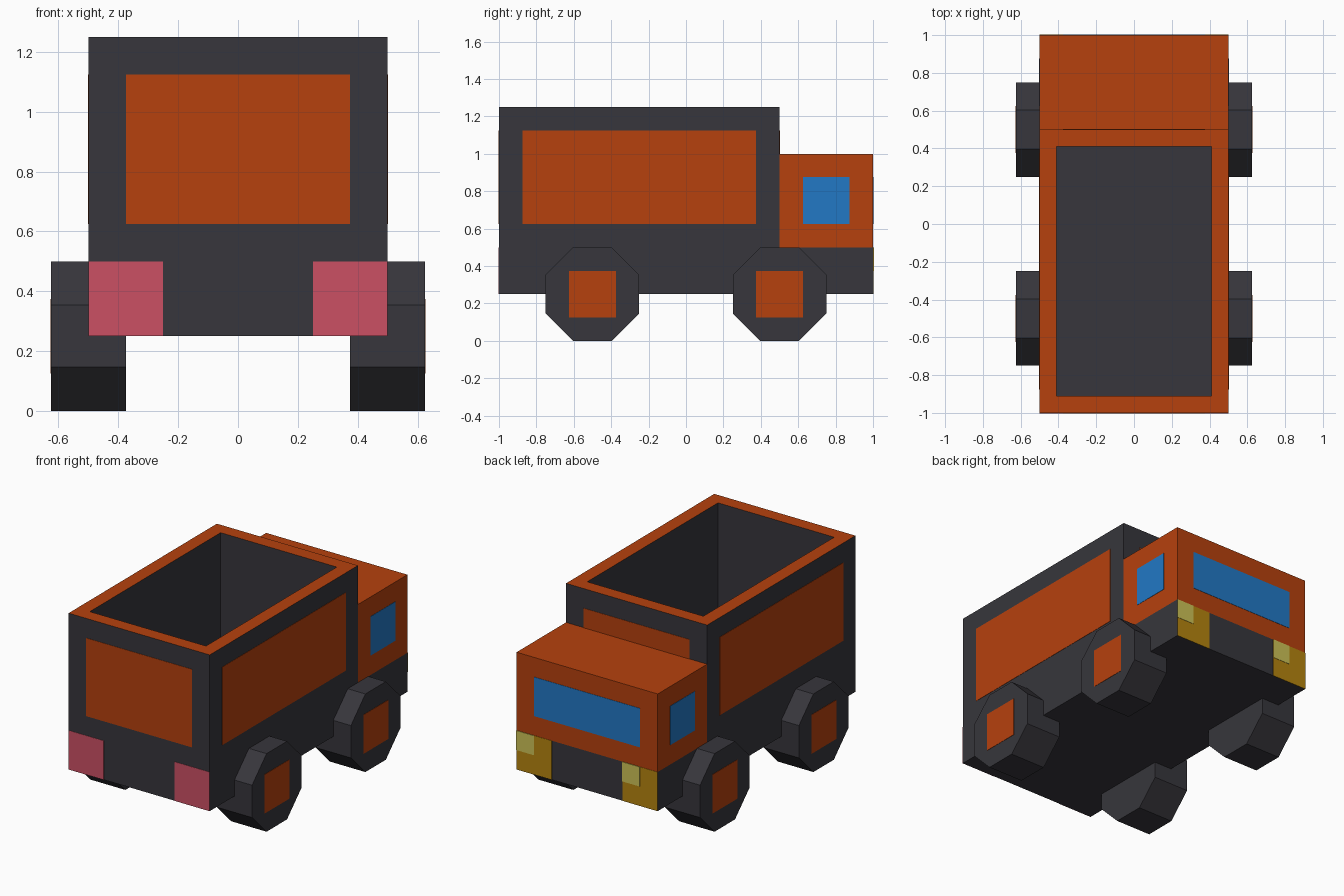
import bpy, bmesh, math
from mathutils import Matrix, Vector

if "Cube" in bpy.data.objects:
    bpy.data.objects.remove(bpy.data.objects["Cube"])


def mat(name, r, g, b):
    lin = [(c / 255 / 12.92) if c < 10 else ((c / 255 + 0.055) / 1.055) ** 2.4 for c in (r, g, b)]
    m = bpy.data.materials.new(name)
    m.diffuse_color = (*lin, 1)
    m.use_nodes = True
    m.node_tree.nodes["Principled BSDF"].inputs["Base Color"].default_value = m.diffuse_color
    return m


DARK = mat("dark grey", 55, 54, 60)
ORANGE = mat("orange", 182, 65, 13)
BLUE = mat("window blue", 34, 120, 197)
RED = mat("tail light red", 203, 80, 100)
GOLD = mat("gold", 181, 132, 15)
PALE = mat("pale yellow", 205, 194, 86)


def finish(name, bm, *mats):
    bm.normal_update()
    me = bpy.data.meshes.new(name)
    bm.to_mesh(me)
    bm.free()
    for m in mats:
        me.materials.append(m)
    ob = bpy.data.objects.new(name, me)
    bpy.context.collection.objects.link(ob)
    return ob


def box_bm(lo, hi):
    lo, hi = Vector(lo), Vector(hi)
    bm = bmesh.new()
    bmesh.ops.create_cube(bm, size=1, matrix=Matrix.Translation((lo + hi) / 2) @ Matrix.Diagonal((*(hi - lo), 1)))
    bm.normal_update()
    return bm


def plate(name, axis, at, u, z, m, t=0.002):
    """Thin painted plate standing on the wall at 'at' along axis 0 (x) or 1 (y)."""
    out = at + math.copysign(t, at)
    a, b = min(at, out), max(at, out)
    if axis == 0:
        lo, hi = (a, u[0], z[0]), (b, u[1], z[1])
    else:
        lo, hi = (u[0], a, z[0]), (u[1], b, z[1])
    return finish(name, box_bm(lo, hi), m)


# Open cargo bed with an orange rim
bm = box_bm((-0.5, -1, 0.25), (0.5, 0.5, 1.25))
top = max(bm.faces, key=lambda f: f.calc_center_median().z)
rim = bmesh.ops.inset_region(bm, faces=[top], thickness=0.125)["faces"]
for f in rim:
    f.material_index = 1
floor = bmesh.ops.extrude_discrete_faces(bm, faces=[top])["faces"][0]
floor.material_index = 0
for v in floor.verts:
    v.co.z = 0.5
bmesh.ops.remove_doubles(bm, verts=bm.verts, dist=1e-5)
finish("cargo_bed", bm, DARK, ORANGE)

# Cab: orange above, dark bumper zone below
bm = box_bm((-0.5, 0.5, 0.25), (0.5, 1, 1))
back = min(bm.faces, key=lambda f: f.calc_center_median().y)
bmesh.ops.delete(bm, geom=[back], context="FACES_ONLY")
bmesh.ops.bisect_plane(bm, geom=bm.verts[:] + bm.edges[:] + bm.faces[:], plane_co=(0, 0, 0.5), plane_no=(0, 0, 1))
for f in bm.faces:
    f.material_index = int(f.calc_center_median().z > 0.5)
finish("cab", bm, DARK, ORANGE)

# Painted panels and windshield
plate("rear_panel", 1, -1, (-0.375, 0.375), (0.625, 1.125), ORANGE)
plate("bed_panel_behind_cab", 1, 0.5, (-0.375, 0.375), (1.0, 1.125), ORANGE)
plate("windshield", 1, 1, (-0.375, 0.375), (0.625, 0.875), BLUE)

for side, s in (("right", 1), ("left", -1)):
    plate(side + "_bed_panel", 0, s * 0.5, (-0.875, 0.375), (0.625, 1.125), ORANGE)
    plate(side + "_window", 0, s * 0.5, (0.625, 0.875), (0.625, 0.875), BLUE)
    # Lights; the bright patch sits on the +x half of each headlight
    u = sorted((s * 0.25, s * 0.5))
    plate(side + "_tail_light", 1, -1, u, (0.25, 0.5), RED)
    plate(side + "_headlight", 1, 1, u, (0.25, 0.5), GOLD)
    plate(side + "_headlight_glow", 1, 1, (u[1] - 0.125, u[1]), (0.375, 0.5), PALE, 0.004)
    # Octagonal wheels with square hubs
    for end, y in (("rear", -0.5), ("front", 0.5)):
        bm = bmesh.new()
        r = 0.25 / math.cos(math.pi / 8)
        m = (Matrix.Translation((s * 0.5, y, 0.25)) @ Matrix.Rotation(math.pi / 2, 4, "Y")
             @ Matrix.Rotation(math.pi / 8, 4, "Z"))
        bmesh.ops.create_cone(bm, cap_ends=True, segments=8, radius1=r, radius2=r, depth=0.25, matrix=m)
        # keep the flats level whatever the starting angle of the circle
        if min(v.co.z for v in bm.verts) < -0.005:
            bmesh.ops.rotate(bm, verts=bm.verts, cent=(s * 0.5, y, 0.25), matrix=Matrix.Rotation(math.pi / 8, 3, "X"))
        finish(f"{end}_{side}_wheel", bm, DARK)
        plate(f"{end}_{side}_hub", 0, s * 0.625, (y - 0.125, y + 0.125), (0.125, 0.375), ORANGE)
